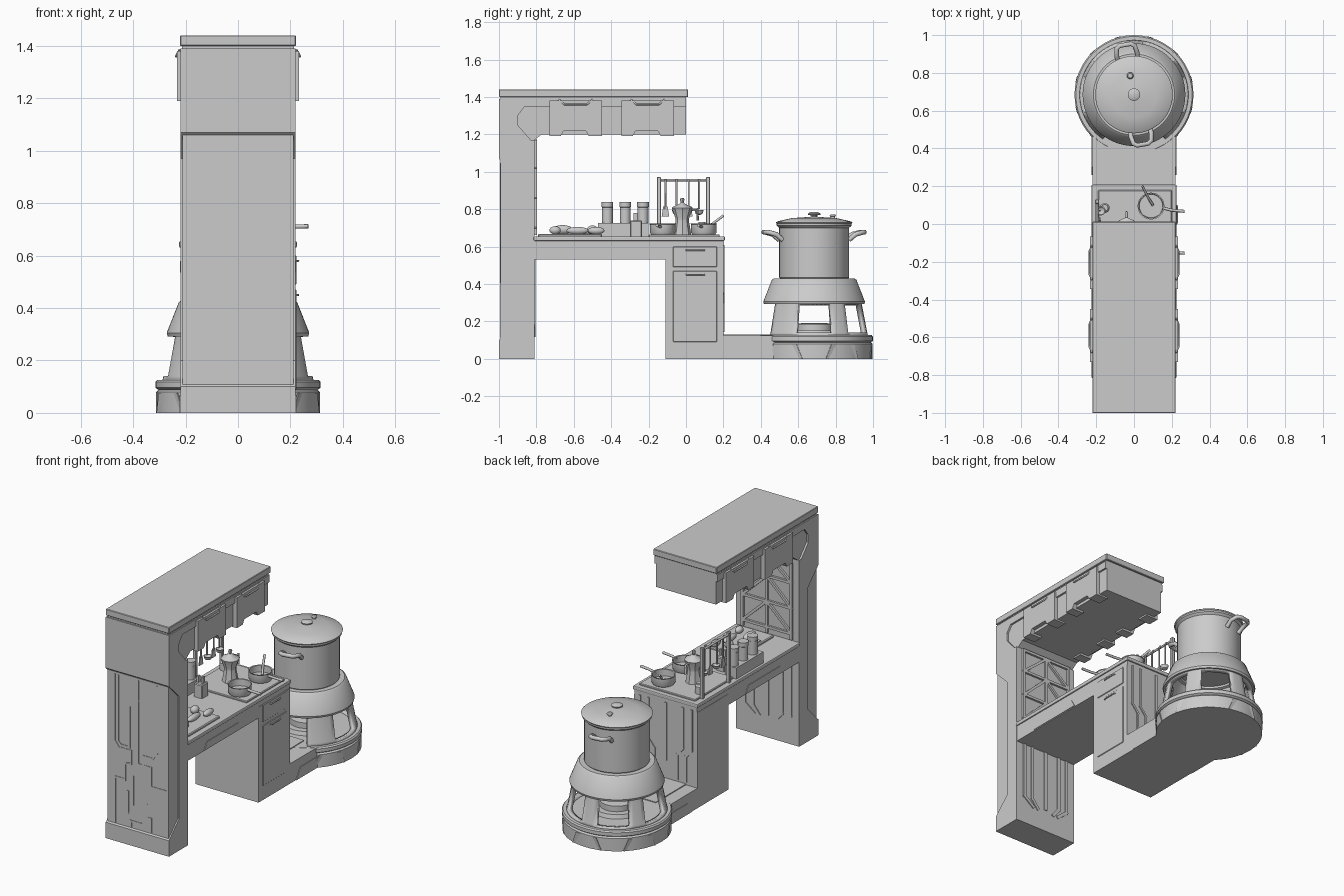
import bpy, bmesh, math
from mathutils import Vector, Matrix

if "Cube" in bpy.data.objects:
    bpy.data.objects.remove(bpy.data.objects["Cube"])

def finish(name, bm, smooth=False):
    bmesh.ops.remove_doubles(bm, verts=bm.verts, dist=1e-5)
    bmesh.ops.recalc_face_normals(bm, faces=bm.faces)
    me = bpy.data.meshes.new(name)
    bm.to_mesh(me); bm.free()
    if smooth:
        me.shade_smooth()
        me.set_sharp_from_angle(angle=math.radians(35))
    ob = bpy.data.objects.new(name, me)
    bpy.context.collection.objects.link(ob)
    return ob

def bevel(ob, w, seg=1):
    m = ob.modifiers.new("bevel", 'BEVEL')
    m.width, m.segments = w, seg
    return ob

def box(name, x0, x1, y0, y1, z0, z1):
    bm = bmesh.new()
    bmesh.ops.create_cube(bm, size=1, matrix=Matrix.Translation(((x0+x1)/2, (y0+y1)/2, (z0+z1)/2))
                          @ Matrix.Diagonal((x1-x0, y1-y0, z1-z0, 1)))
    return finish(name, bm)

def prism(name, pts, place, a, b):
    """Extrude a 2D outline from depth a to depth b; place(u, v, w) gives the 3D point."""
    bm = bmesh.new()
    lo, hi = ([bm.verts.new(place(u, v, w)) for u, v in pts] for w in (a, b))
    bm.faces.new(lo); bm.faces.new(hi)
    for i in range(len(pts)):
        j = (i+1) % len(pts)
        bm.faces.new((lo[i], lo[j], hi[j], hi[i]))
    return finish(name, bm)

side = lambda u, v, w: (w, u, v)      # outline in y,z
front = lambda u, v, w: (u, w, v)     # outline in x,z

def lathe(name, prof, c=(0, 0, 0), segs=32, keep=None, closed=False, scale=(1, 1, 1)):
    """Revolve (r, z); keep(angle, z) can drop faces to open windows."""
    bm = bmesh.new()
    rings = [[bm.verts.new((c[0]+r*scale[0]*math.cos(2*math.pi*i/segs), c[1]+r*scale[1]*math.sin(2*math.pi*i/segs), c[2]+z*scale[2]))
              for i in range(segs)] for r, z in prof]
    n = len(prof)
    for k in range(n if closed else n-1):
        for i in range(segs):
            j, l = (i+1) % segs, (k+1) % n
            if keep is None or keep(360*(i+.5)/segs, (prof[k][1]+prof[l][1])/2):
                bm.faces.new((rings[k][i], rings[k][j], rings[l][j], rings[l][i]))
    return finish(name, bm, True)

def tube(name, pts, r):
    cu = bpy.data.curves.new(name, 'CURVE')
    cu.dimensions, cu.bevel_depth, cu.bevel_resolution, cu.use_fill_caps = '3D', r, 2, True
    s = cu.splines.new('POLY')
    s.points.add(len(pts)-1)
    for p, q in zip(s.points, pts):
        p.co = (*q, 1)
    tmp = bpy.data.objects.new(name, cu)
    bpy.context.collection.objects.link(tmp)
    me = bpy.data.meshes.new_from_object(tmp.evaluated_get(bpy.context.evaluated_depsgraph_get()))
    bpy.data.objects.remove(tmp)
    ob = bpy.data.objects.new(name, me)
    bpy.context.collection.objects.link(ob)
    me.shade_smooth(); me.set_sharp_from_angle(angle=math.radians(50))
    return ob

def strips(name, paths, place, a, b, w=.012):
    """Flat trim lines following 2D paths."""
    bm = bmesh.new()
    for path in paths:
        for p, q in zip(path, path[1:]):
            p, q = Vector(p), Vector(q)
            d = (q-p).normalized()*w/2
            n = Vector((-d.y, d.x))
            c = [p-d-n, q+d-n, q+d+n, p-d+n]
            lo, hi = ([bm.verts.new(place(v.x, v.y, t)) for v in c] for t in (a, b))
            bm.faces.new(lo); bm.faces.new(hi)
            for i in range(4):
                j = (i+1) % 4
                bm.faces.new((lo[i], lo[j], hi[j], hi[i]))
    return finish(name, bm)

def trap(name, y0, y1, z0, z1, x, t=.004):
    s = (z1-z0)*.6
    for sg in (1, -1):
        prism(name, [(y0, z0), (y1, z0), (y1-s, z1), (y0+s, z1)], side, sg*(x-.02), sg*(x+t))

# Tall column and overhead arm
prism("column_frame", [(-1, 0), (-.81, 0), (-.81, 1.17), (-.83, 1.17), (-.9, 1.25), (-.9, 1.3), (-.865, 1.345),
      (0, 1.345), (0, 1.39), (-1, 1.39), (-1, 1.07), (-.9, .97), (-.9, .2), (-1, .1)], side, -.22, .22)
box("column_front_panel", -.212, .212, -.992, -.85, .09, 1.06)
prism("overhead_cabinet", [(-.85, 1.16), (-.81, 1.17), (-.77, 1.2), (0, 1.2), (0, 1.36), (-.92, 1.36), (-.92, 1.25)], side, -.208, .208)
box("overhead_seam", -.213, .213, -.993, 0, 1.38, 1.41)
bevel(box("overhead_top", -.221, .221, -1, .012, 1.4, 1.44), .003)
for sg in (1, -1):
    for y in (-.73, -.345):
        prism("overhead_door", [(y, 1.19), (y+.06, 1.19), (y+.075, 1.218), (y+.195, 1.218), (y+.21, 1.19), (y+.28, 1.19),
              (y+.28, 1.38), (y, 1.38)], side, sg*.15, sg*.233)
        tube("door_pull", [(sg*.222, y+.05, 1.385), (sg*.236, y+.08, 1.36), (sg*.236, y+.2, 1.36), (sg*.222, y+.23, 1.385)], .005)

# Trim lines on the column front
strips("front_trim", [
    [(-.165, 1.04), (-.165, .63), (-.135, .59), (-.05, .59), (-.05, .51), (-.09, .5), (-.09, .4), (-.16, .4), (-.16, .12)],
    [(-.14, 1.04), (-.14, .63), (-.12, .61), (-.06, .61)],
    [(0, 1.04), (0, .52), (.09, .52), (.09, .4), (.2, .4), (.2, .12)],
    [(0, .92), (-.06, .87), (-.06, .61)],
    [(.13, 1.04), (.13, .62), (.1, .58), (.04, .58), (.04, .15), (-.05, .15), (-.05, .12)],
    [(-.035, .43), (-.035, .26)], [(-.07, .33), (-.07, .2), (-.1, .17), (-.1, .12)],
    [(.06, .28), (.06, .2), (.09, .2), (.09, .12)]], front, -.98, -.995)
# Lattice and slots on the inner column face
zs = [.7, .86, 1.02, 1.16]
lat = [[(x, .67), (x, 1.16)] for x in (-.17, 0, .17)] + [[(-.17, z), (.17, z)] for z in zs]
for z0, z1 in zip(zs, zs[1:]):
    lat += [[(-.17, z0), (0, z1)], [(.17, z0), (0, z1)]]
strips("wall_lattice", lat, front, -.82, -.797, .016)
strips("lower_wall_trim", [[(x, .52), (x, .18), (x*.6, .13)] for x in (-.16, -.1, .1, .16)] + [[(0, .52), (0, .15)]],
       front, -.82, -.804, .02)

# Counter, drawer cabinet and bridge base
bevel(box("worktop", -.225, .225, -.815, .208, .63, .655), .006, 2)
box("worktop_apron", -.218, .218, -.82, .2, .53, .635)
box("drawer_cabinet", -.22, .22, -.11, .2, 0, .6)
trap("apron_plate", -.65, -.28, .535, .58, .218)
for n, z0, z1 in (("drawer", .49, .6), ("cupboard_door", .09, .47)):
    bevel(box(n, .2, .224, -.07, .165, z0, z1), .003)
    tube(n+"_pull", [(.224, 0, z1-.02), (.23, .01, z1-.02), (.23, .09, z1-.02), (.224, .1, z1-.02)], .004)
strips("cabinet_trim", [[(sx*x, .6), (sx*x, .35), (sx*(x-.04), .3), (sx*(x-.04), .15)] for x in (.18, .12) for sx in (1, -1)]
       + [[(0, .6), (0, .25)]], front, .19, .206, .014)
box("bridge_base", -.22, .22, .19, .55, 0, .125)
box("bridge_plate", -.14, .11, .2, .5, .12, .131)
trap("bridge_foot", .26, .56, 0, .068, .22)

# Round stove
C = (0, .685, 0)
lathe("stove_base", [(0, 0), (.312, 0), (.312, .08), (.303, .088), (.315, .096), (.315, .118), (.308, .126), (0, .126)], C, 48)
for k in range(-1, 5):
    a = math.radians(60*k+30)
    M = Matrix.Translation(C) @ Matrix.Rotation(a, 4, 'Z')
    prism("stove_foot", [(-.1, 0), (.1, 0), (.07, .075), (-.07, .075)], lambda u, v, w: M @ Vector((w*math.cos(u/.31), w*math.sin(u/.31), v)), .27, .317)

def leg_zone(a, z):
    if z < .145 or z > .29:
        return not 233 < a < 307
    return not (233 < a < 307 or any(abs((a-c+180) % 360-180) < 20 for c in (0, 60, 120, 180)))
legs = lathe("stove_legs", [(.29, .12), (.284, .14), (.255, .292), (.245, .34)], C, 72, leg_zone)
m = legs.modifiers.new("thick", 'SOLIDIFY'); m.thickness = .03; m.offset = -1
lathe("stove_skirt", [(.18, .43), (.215, .43), (.226, .422), (.272, .305), (.268, .292), (.235, .295), (.195, .405), (.18, .41)],
      C, 64, None, True)
lathe("burner", [(0, .19), (.07, .19), (.1, .185), (.1, .15), (.14, .15), (.15, .12)], C, 32)

# Stock pot with lid
lathe("stock_pot", [(0, .42), (.175, .42), (.187, .435), (.187, .7), (.2, .712), (.2, .722), (.19, .726), (0, .726)], C, 48)
lathe("pot_lid", [(.2, .722), (.205, .728), (.198, .734), (.12, .752), (.03, .758), (.015, .76), (.015, .766),
                  (.033, .77), (.033, .777), (.02, .784), (0, .784)], C, 48)
lathe("lid_vent", [(.012, .73), (.012, .76), (.018, .764), (.012, .772), (0, .772)], (-.02, .785, 0), 16)
for k in (100, 280):
    M = Matrix.Translation(C) @ Matrix.Rotation(math.radians(k), 4, 'Z')
    tube("pot_handle", [M @ Vector(p) for p in ((.18, -.05, .635), (.215, -.055, .665), (.255, -.048, .676), (.268, -.03, .677),
         (.268, .03, .677), (.255, .048, .676), (.215, .055, .665), (.18, .05, .635))], .013)

# Cooking plate, pans and coffee maker
bevel(box("hob_plate", -.19, .2, -.2, .18, .65, .665), .004)
pan = [(0, .665), (.062, .665), (.068, .675), (.068, .718), (.071, .722), (.064, .72), (.062, .68), (0, .68)]
for x, y, hy in ((.09, .095, .067), (.1, -.125, -.155)):
    lathe("saucepan", pan, (x, y, 0), 32)
    tube("saucepan_handle", [(x+.06, y-.01, .705), (.2, hy+.006, .71), (.268, hy, .712)], .008)
tube("stirring_spoon", [(.1, .1, .69), (.075, .14, .72), (.045, .2, .765)], .007)
lathe("coffee_maker", [(0, .665), (.048, .665), (.036, .735), (.036, .75), (.056, .805), (.05, .812), (.012, .83), (.008, .835),
                       (.012, .85), (.008, .86), (0, .86)], (-.04, -.02, 0), 8)
tube("coffee_handle", [(-.04, .025, .795), (-.04, .062, .8), (-.04, .062, .74)], .007)
lathe("small_jar", [(0, .66), (.026, .66), (.026, .71), (.018, .72), (.018, .73), (0, .73)], (-.155, .085, 0), 20)

# Utensil rail
for y in (-.145, .118):
    bevel(box("rail_post", -.207, -.185, y-.011, y+.011, .65, .972), .003)
tube("rail_bar", [(-.196, -.155, .955), (-.196, .128, .955)], .007)
for i, y in enumerate((-.11, -.05, .015, .07)):
    tube("utensil_handle", [(-.19, y, .96), (-.18, y, .94), (-.18, y, .8)], .005)
    if i % 2:
        lathe("ladle_bowl", [(0, -.028), (.018, -.02), (.025, 0), (.02, 0), (0, -.02)], (-.175, y, .795), 16)
    else:
        prism("spatula_blade", [(y-.012, .815), (y+.012, .815), (y+.02, .76), (y-.02, .76)], side, -.184, -.178)

# Spice rack and jars
box("spice_rack", -.21, -.13, -.47, -.2, .65, .725)
for y in (-.42, -.325, -.23):
    lathe("spice_jar", [(0, .66), (.029, .66), (.029, .81), (.031, .812), (.031, .838), (0, .838)], (-.17, y, 0), 24)
bevel(box("knife_block", -.1, -.04, -.3, -.235, .65, .74), .005)
for x in (-.085, -.055):
    box("knife_handle", x-.006, x+.006, -.28, -.26, .73, .78)

# Chopping board with vegetables
bevel(box("chopping_board", -.06, .19, -.79, -.45, .65, .668), .005)
for x, y, r, l in ((.02, -.66, .025, .055), (.1, -.58, .02, .06), (.12, -.7, .022, .03), (.05, -.5, .024, .03), (.13, -.48, .02, .045)):
    prof = [(math.sin(t*math.pi/8), -math.cos(t*math.pi/8)) for t in range(9)]
    lathe("vegetable", prof, (x, y, .665+r), 16, None, False, (r, l, r))
tube("kitchen_knife", [(-.03, -.56, .675), (-.03, -.47, .675)], .008)
box("knife_blade", -.045, -.02, -.68, -.56, .668, .673)
